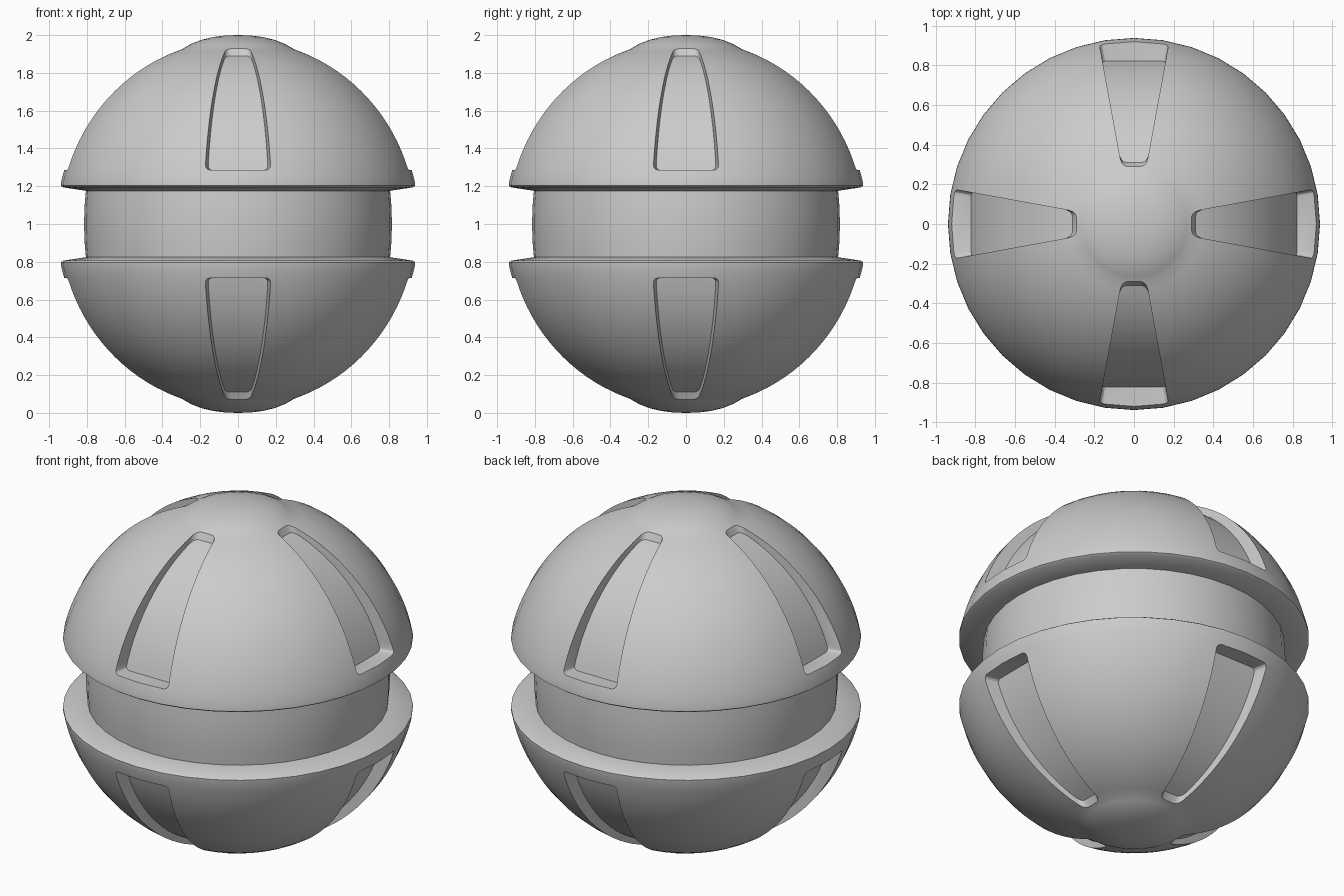
import bpy, bmesh, math
from mathutils import Matrix

if "Cube" in bpy.data.objects:
    bpy.data.objects.remove(bpy.data.objects["Cube"])

SEGS = 40
SHELL_R, SHELL_H = 0.962, 0.975      # outer shell ellipsoid
FLOOR_R, FLOOR_H = 0.861, 0.954      # recessed slot floor ellipsoid


def make_object(name, bm):
    bmesh.ops.recalc_face_normals(bm, faces=bm.faces)
    me = bpy.data.meshes.new(name)
    bm.to_mesh(me)
    bm.free()
    ob = bpy.data.objects.new(name, me)
    bpy.context.collection.objects.link(ob)
    return ob


def activate(ob):
    bpy.ops.object.select_all(action='DESELECT')
    ob.select_set(True)
    bpy.context.view_layer.objects.active = ob


def lathe(name, profile):
    bm = bmesh.new()
    vs = [bm.verts.new((r, 0, z)) for r, z in profile]
    es = [bm.edges.new(p) for p in zip(vs, vs[1:])]
    bmesh.ops.spin(bm, geom=vs + es, cent=(0, 0, 0), axis=(0, 0, 1),
                   angle=math.tau, steps=SEGS)
    bmesh.ops.remove_doubles(bm, verts=bm.verts, dist=1e-4)
    return make_object(name, bm)


def slot_cutters():
    # wedge-shaped prism with a curved floor, repeated around the axis
    a0 = math.asin(0.285 / FLOOR_H)
    a1 = math.asin(0.89 / FLOOR_H)
    floor = [(FLOOR_R * math.cos(a), FLOOR_H * math.sin(a))
             for a in (a0 + (a1 - a0) * i / 16 for i in range(17))]
    outline = floor + [(0.245, 1.02), (0.245, 1.15), (1.15, 1.15), (1.15, 0.29)]
    bm = bmesh.new()
    for k in range(4):
        sides = []
        for s in (-1, 1):
            sides.append([bm.verts.new((r, s * (0.06 + 0.183 * (r - 0.28)), z))
                          for r, z in outline])
        a, b = sides
        n = len(outline)
        bm.faces.new(a)
        bm.faces.new(b[::-1])
        for i in range(n):
            j = (i + 1) % n
            bm.faces.new((a[j], a[i], b[i], b[j]))
        # round the slot corners
        corners = [bm.edges.get((v[i], v[j])) for v in sides
                   for i, j in ((n - 1, 0), (16, 17))]
        bmesh.ops.bevel(bm, geom=corners, offset=0.025, segments=3,
                        profile=0.5, affect='EDGES')
        bmesh.ops.rotate(bm, verts=bm.verts, cent=(0, 0, 0),
                         matrix=Matrix.Rotation(math.pi / 2, 3, 'Z'))
    return make_object("slot_cutter", bm)


# upper shell: flat underside, rounded rim, dome and raised pole cap
profile = [(0, 0.175), (0.80, 0.175), (0.925, 0.194), (0.938, 0.203)]
start, end = math.asin(0.225 / SHELL_H), math.acos(0.29 / SHELL_R)
for i in range(19):
    t = start + (end - start) * i / 18
    profile.append((SHELL_R * math.cos(t), SHELL_H * math.sin(t)))
profile += [(0.265, 0.944), (0.24, 0.957), (0.19, 0.976), (0.13, 0.990),
            (0.065, 0.998), (0, 1.0)]
upper = lathe("upper_shell", profile)

# recessed slots
cutter = slot_cutters()
mod = upper.modifiers.new("slots", 'BOOLEAN')
mod.operation = 'DIFFERENCE'
mod.solver = 'EXACT'
mod.object = cutter
activate(upper)
bpy.ops.object.modifier_apply(modifier=mod.name)
bpy.data.objects.remove(cutter)

# lower shell mirrors the upper one
lower = bpy.data.objects.new("lower_shell", upper.data.copy())
bpy.context.collection.objects.link(lower)
lower.data.transform(Matrix.Scale(-1, 4, (0, 0, 1)))
lower.data.flip_normals()

# core band seen between the shells
core = lathe("core_band", [(0, -0.19)] +
             [(math.sqrt(0.815 ** 2 - (z * 0.7) ** 2), z)
              for z in (-0.19, -0.095, 0, 0.095, 0.19)] + [(0, 0.19)])

for ob in (upper, lower, core):
    ob.location.z = 1
    activate(ob)
    bpy.ops.object.shade_smooth_by_angle(angle=math.radians(30))
